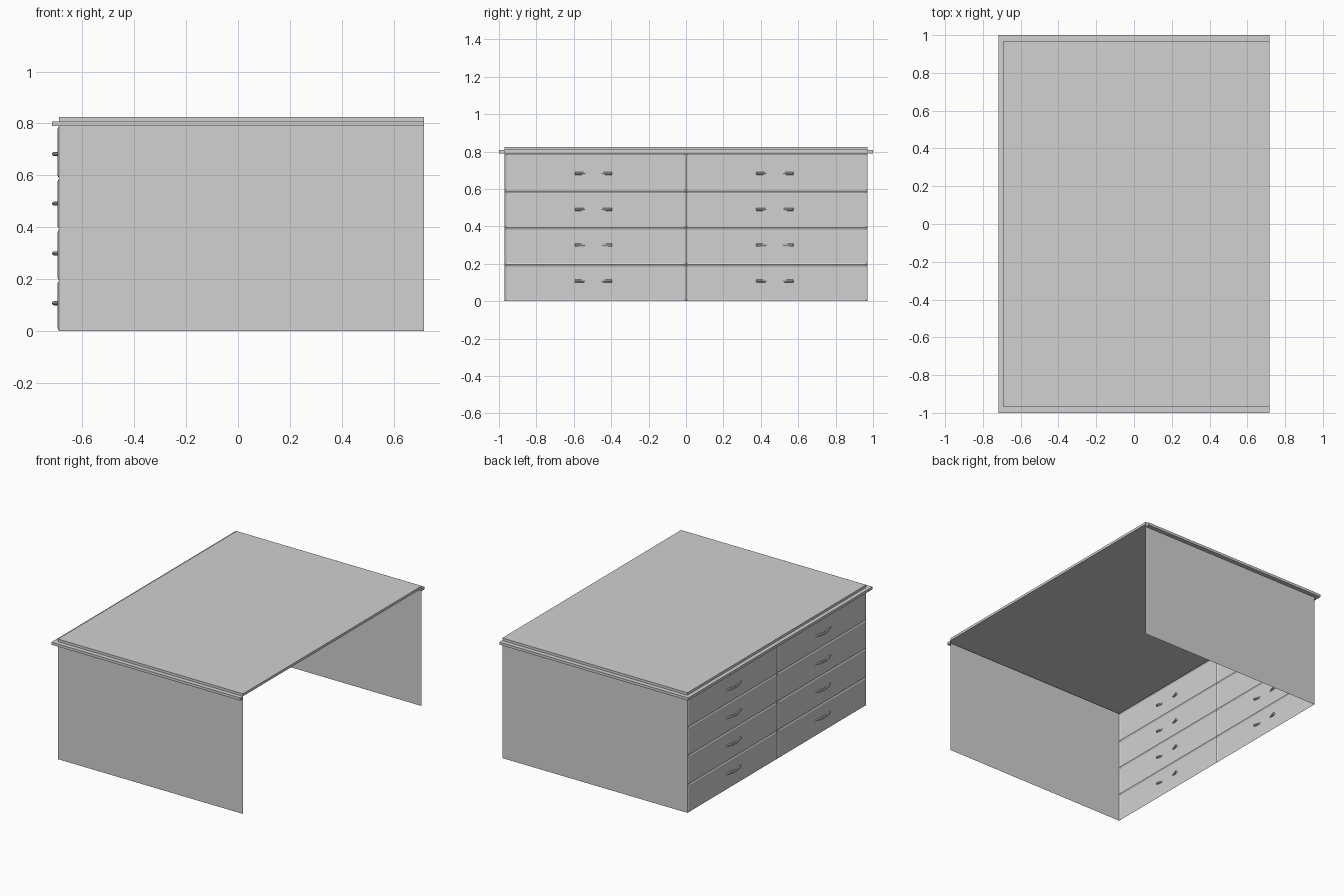
import bpy
import bmesh

cube = bpy.data.objects.get("Cube")
if cube:
    bpy.data.objects.remove(cube, do_unlink=True)

# Overall dimensions
BACK_X, DRAWER_X = 0.717, -0.69
SIDE_Y, LIP = 0.97, 0.03
BODY_TOP, LIP_TOP, TOP = 0.79, 0.808, 0.825

grey = bpy.data.materials.new("plain_grey")
grey.use_nodes = True
grey.diffuse_color = (0.64, 0.64, 0.64, 1)
grey.node_tree.nodes["Principled BSDF"].inputs["Base Color"].default_value = grey.diffuse_color


def finish(name, bm):
    mesh = bpy.data.meshes.new(name)
    bm.to_mesh(mesh)
    bm.free()
    mesh.materials.append(grey)
    obj = bpy.data.objects.new(name, mesh)
    bpy.context.collection.objects.link(obj)
    return obj


def quad(bm, points):
    return bm.faces.new([bm.verts.new(p) for p in points])


# Thin side panels
for name, s in (("right_panel", -1), ("left_panel", 1)):
    bm = bmesh.new()
    y = s * SIDE_Y
    face = quad(bm, [(DRAWER_X, y, 0), (BACK_X, y, 0),
                     (BACK_X, y, BODY_TOP), (DRAWER_X, y, BODY_TOP)])
    if s > 0:
        face.normal_flip()
    finish(name, bm)

# Table top slab
bm = bmesh.new()
bmesh.ops.create_cube(bm, size=1)
for v in bm.verts:
    v.co.x = BACK_X if v.co.x > 0 else DRAWER_X
    v.co.y = SIDE_Y if v.co.y > 0 else -SIDE_Y
    v.co.z = TOP if v.co.z > 0 else LIP_TOP
finish("top_slab", bm)

# Hollow lip running round three sides
bm = bmesh.new()
rings = []
for out, z in ((0, BODY_TOP), (LIP, BODY_TOP), (LIP, LIP_TOP), (0, LIP_TOP)):
    x, y = DRAWER_X - out * 0.9, SIDE_Y + out
    rings.append([bm.verts.new(p) for p in
                  ((BACK_X, -y, z), (x, -y, z), (x, y, z), (BACK_X, y, z))])
for low, high in zip(rings, rings[1:]):
    for i in range(3):
        bm.faces.new((low[i], high[i], high[i + 1], low[i + 1]))
for i in (0, 3):
    bm.faces.new([ring[i] for ring in rings])
bmesh.ops.recalc_face_normals(bm, faces=bm.faces[:])
finish("top_lip", bm)

# Drawer wall: two columns of four raised fronts with bevelled edges
bm = bmesh.new()
levels = [0, 0.195, 0.393, 0.588, BODY_TOP]
columns = [-SIDE_Y, 0, SIDE_Y]
for z0, z1 in zip(levels, levels[1:]):
    for y0, y1 in zip(columns, columns[1:]):
        quad(bm, [(DRAWER_X, y1, z0), (DRAWER_X, y0, z0),
                  (DRAWER_X, y0, z1), (DRAWER_X, y1, z1)])
bmesh.ops.remove_doubles(bm, verts=bm.verts[:], dist=0.0001)
bm.normal_update()
bmesh.ops.inset_individual(bm, faces=bm.faces[:], thickness=0.013, depth=0.005)
finish("drawer_fronts", bm)


# Bowed handles, one swept tube per drawer
def handle(name, y, z):
    curve = bpy.data.curves.new(name, "CURVE")
    curve.dimensions = "3D"
    curve.bevel_depth = 0.008
    curve.bevel_resolution = 2
    curve.resolution_u = 6
    curve.use_fill_caps = True
    spline = curve.splines.new("BEZIER")
    spline.bezier_points.add(2)
    path = [(-0.686, -0.098), (-0.709, 0), (-0.686, 0.098)]
    for point, (px, py) in zip(spline.bezier_points, path):
        point.co = (px, y + py, z)
        point.handle_left_type = point.handle_right_type = "AUTO"
    obj = bpy.data.objects.new(name, curve)
    bpy.context.collection.objects.link(obj)
    bpy.ops.object.select_all(action="DESELECT")
    obj.select_set(True)
    bpy.context.view_layer.objects.active = obj
    bpy.ops.object.convert(target="MESH")
    obj = bpy.context.object
    obj.data.materials.clear()
    obj.data.materials.append(grey)
    bpy.ops.object.shade_smooth_by_angle()


for side, y in (("right", -0.495), ("left", 0.475)):
    for row in range(4):
        handle(f"{side}_handle_{row + 1}", y, 0.107 + row * 0.192)
